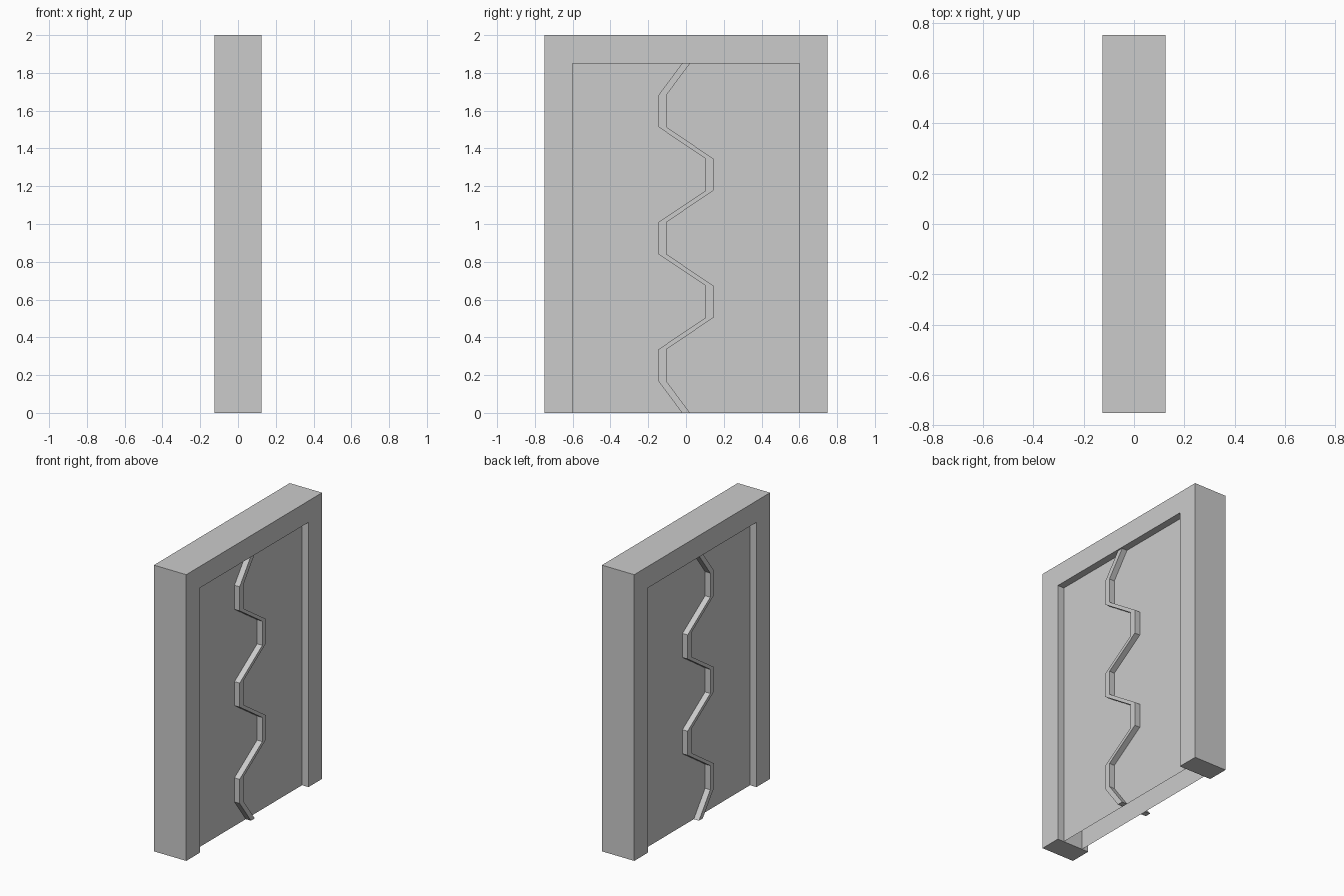
import bpy

if "Cube" in bpy.data.objects:
    bpy.data.objects.remove(bpy.data.objects["Cube"])

FRAME_X, PANEL_X, RIDGE_X = 0.125, 0.075, 0.115
OPEN_Y, OPEN_Z = 0.6, 1.85


def add_object(name, verts, faces):
    mesh = bpy.data.meshes.new(name)
    mesh.from_pydata(verts, [], faces)
    mesh.update()
    obj = bpy.data.objects.new(name, mesh)
    bpy.context.collection.objects.link(obj)
    return obj


def extrude_strip(name, left, right, x0, x1):
    """Solid band between two (y, z) outlines, running from x0 to x1."""
    n = len(left)
    verts = [(x, y, z) for x in (x0, x1) for side in (left, right) for y, z in side]
    l0, r0, l1, r1 = 0, n, 2 * n, 3 * n
    faces = []
    for i in range(n - 1):
        j = i + 1
        faces += [(r1 + i, r1 + j, l1 + j, l1 + i), (l0 + i, l0 + j, r0 + j, r0 + i),
                  (l0 + i, l1 + i, l1 + j, l0 + j), (r0 + j, r1 + j, r1 + i, r0 + i)]
    e = n - 1
    faces += [(l0, r0, r1, l1), (l0 + e, l1 + e, r1 + e, r0 + e)]
    return add_object(name, verts, faces)


# Door frame: two legs and a header as one bent band
outer = [(-0.75, 0), (-0.75, 2), (0.75, 2), (0.75, 0)]
inner = [(-OPEN_Y, 0), (-OPEN_Y, OPEN_Z), (OPEN_Y, OPEN_Z), (OPEN_Y, 0)]
extrude_strip("door_frame", outer, inner, -FRAME_X, FRAME_X)

# Zigzag seam outline, evenly stepped over the door height
swing = [0, -1, -1, 1, 1, -1, -1, 1, 1, -1, -1, 0]
path = [(0.125 * s, OPEN_Z * i / 11) for i, s in enumerate(swing)]
left = [(y - 0.021, z) for y, z in path]
right = [(y + 0.021, z) for y, z in path]

# Recessed door skin and raised seam on both sides (hollow, open below)
for label, s in (("right", 1), ("left", -1)):
    corners = [(s * PANEL_X, y, z) for y, z in
               ((-OPEN_Y * s, 0), (OPEN_Y * s, 0), (OPEN_Y * s, OPEN_Z), (-OPEN_Y * s, OPEN_Z))]
    add_object(f"door_panel_{label}", corners, [(0, 1, 2, 3)])
    x0, x1 = sorted((s * PANEL_X, s * RIDGE_X))
    extrude_strip(f"zigzag_seam_{label}", left, right, x0, x1)
